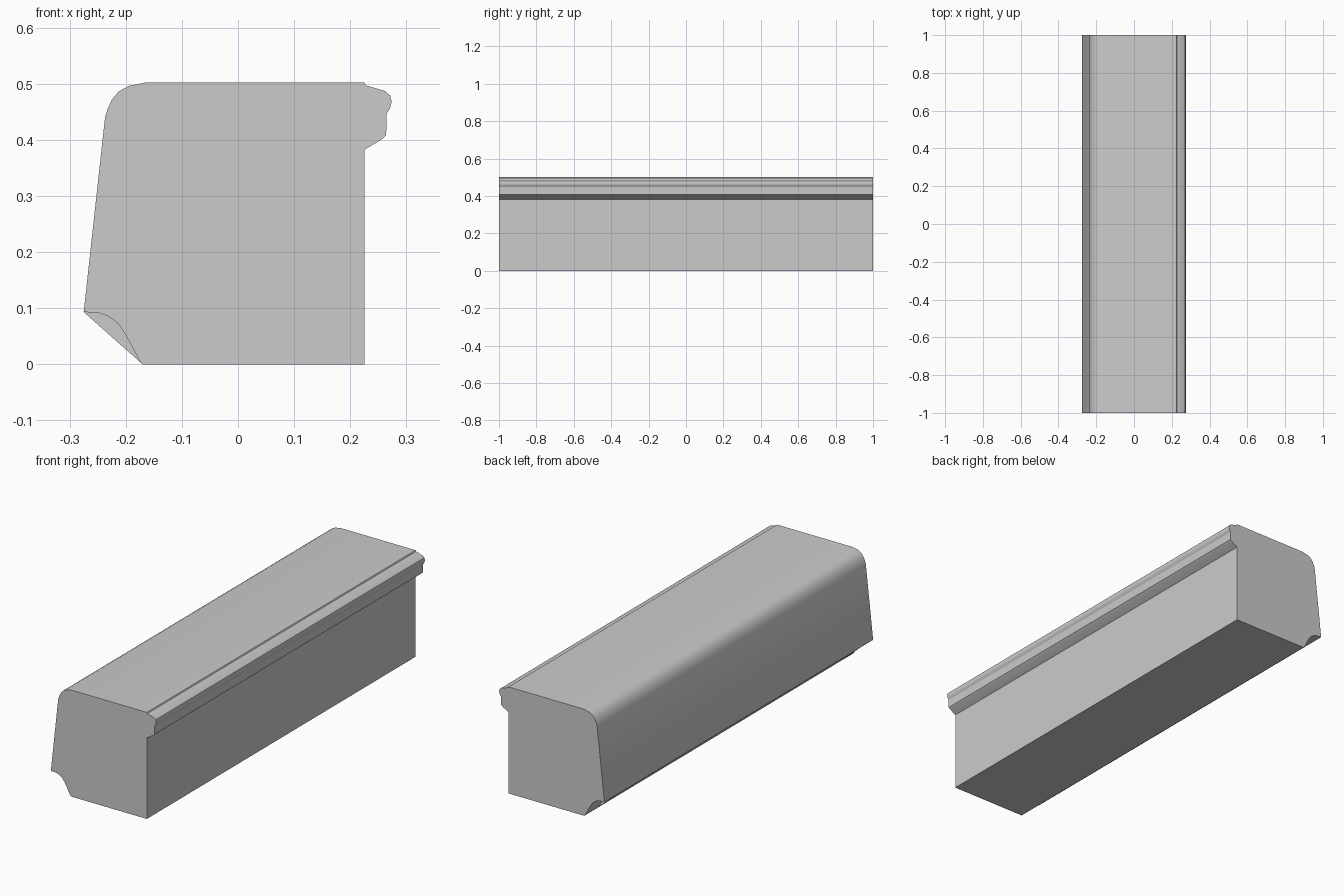
import bpy
import bmesh
import math

cube = bpy.data.objects.get("Cube")
if cube:
    bpy.data.objects.remove(cube, do_unlink=True)

stone = bpy.data.materials.new("pale grey stone")
stone.use_nodes = True
colour = (0.6, 0.6, 0.6, 1)
stone.diffuse_color = colour
stone.node_tree.nodes["Principled BSDF"].inputs["Base Color"].default_value = colour


def extrude_profile(name, profile, half_length):
    """Extrude an (x, z) outline evenly along y."""
    bm = bmesh.new()
    face = bm.faces.new([bm.verts.new((x, -half_length, z)) for x, z in profile])
    result = bmesh.ops.extrude_face_region(bm, geom=[face])
    verts = [v for v in result["geom"] if isinstance(v, bmesh.types.BMVert)]
    bmesh.ops.translate(bm, verts=verts, vec=(0, 2 * half_length, 0))
    bmesh.ops.recalc_face_normals(bm, faces=bm.faces)
    mesh = bpy.data.meshes.new(name)
    bm.to_mesh(mesh)
    bm.free()
    mesh.materials.append(stone)
    obj = bpy.data.objects.new(name, mesh)
    bpy.context.collection.objects.link(obj)
    bpy.ops.object.select_all(action="DESELECT")
    obj.select_set(True)
    bpy.context.view_layer.objects.active = obj
    bpy.ops.object.shade_smooth_by_angle(angle=math.radians(32))
    return obj


# Outline sections, running anticlockwise from the bottom
lip, heel = (-0.275, 0.093), (-0.17, 0)
ledge = [(0.225, 0.382), (0.255, 0.4), (0.264, 0.408), (0.265, 0.447),
         (0.271, 0.456), (0.274, 0.468), (0.271, 0.479), (0.262, 0.487),
         (0.228, 0.497), (0.225, 0.502)]
shoulder = [(-0.165, 0.502), (-0.195, 0.496), (-0.213, 0.486), (-0.225, 0.471),
            (-0.232, 0.456), (-0.237, 0.44)]
hollow = [(-0.25, 0.092), (-0.232, 0.086), (-0.215, 0.074),
          (-0.203, 0.057), (-0.19, 0.034), (-0.176, 0.007)]

# Main block with its moulded ledge, rounded shoulder and hollowed corner
extrude_profile("moulded_block",
                [heel, (0.225, 0)] + ledge + shoulder + [lip] + hollow, 1)

# Solid chamfer filling the hollow between its two open ends
extrude_profile("corner_chamfer",
                [heel, (-0.15, 0.03), (-0.2, 0.12), (-0.25, 0.11), lip], 0.9)
